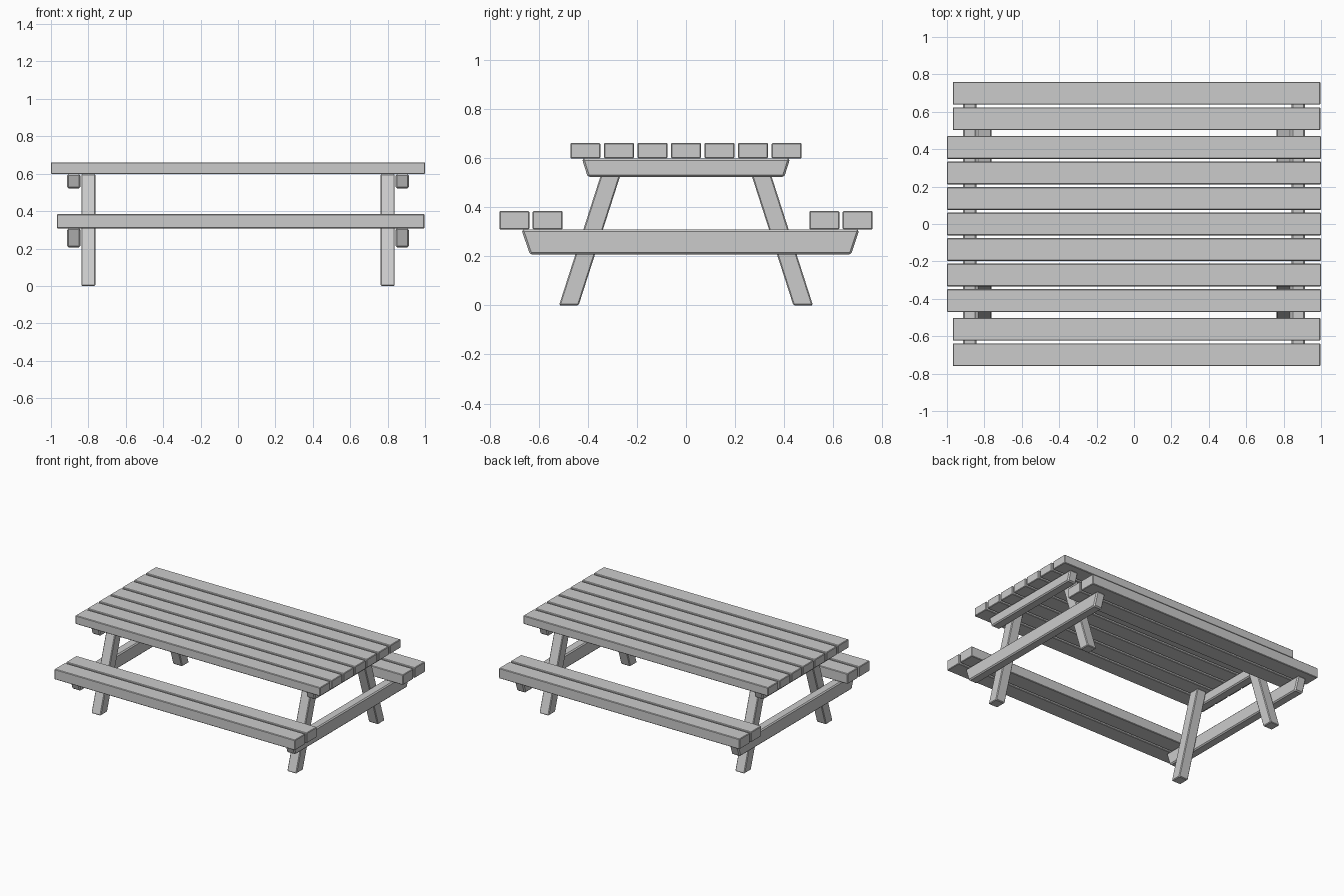
import bpy
import bmesh

if "Cube" in bpy.data.objects:
    bpy.data.objects.remove(bpy.data.objects["Cube"])

wood = bpy.data.materials.new("grey_wood")
wood.diffuse_color = (0.6, 0.6, 0.6, 1)
wood.use_nodes = True
wood.node_tree.nodes["Principled BSDF"].inputs["Base Color"].default_value = wood.diffuse_color


def prism(name, profile, x0, x1, bevel):
    """Extrude a (y, z) outline from x0 to x1 and soften its edges."""
    bm = bmesh.new()
    face = bm.faces.new([bm.verts.new((x0, y, z)) for y, z in profile])
    ext = bmesh.ops.extrude_face_region(bm, geom=[face])
    verts = [v for v in ext["geom"] if isinstance(v, bmesh.types.BMVert)]
    bmesh.ops.translate(bm, verts=verts, vec=(x1 - x0, 0, 0))
    bmesh.ops.recalc_face_normals(bm, faces=bm.faces)
    mesh = bpy.data.meshes.new(name)
    bm.to_mesh(mesh)
    bm.free()
    mesh.materials.append(wood)
    obj = bpy.data.objects.new(name, mesh)
    bpy.context.collection.objects.link(obj)
    mod = obj.modifiers.new("soft_edges", 'BEVEL')
    mod.width = bevel
    mod.segments = 1
    return obj


def plank(name, y, z0, z1, x0, x1):
    w = 0.061
    prism(name, [(y - w, z0), (y + w, z0), (y + w, z1), (y - w, z1)], x0, x1, 0.004)


# Table top: seven planks
for i in range(7):
    plank("table_plank", (i - 3) * 0.1365, 0.598, 0.661, -1, 1)

# Benches: two planks on each side
for side in (-1, 1):
    for y in (0.563, 0.699):
        plank("bench_plank", side * y, 0.308, 0.384, -0.969, 0.997)

for end in (-1, 1):
    # Crossbeams with slanted ends, fixed outside the legs
    xa, xb = sorted((end * 0.843, end * 0.913))
    prism("bench_beam", [(-0.635, 0.206), (0.672, 0.206), (0.706, 0.308), (-0.67, 0.308)],
          xa, xb, 0.008)
    prism("table_beam", [(-0.4, 0.522), (0.4, 0.522), (0.424, 0.598), (-0.424, 0.598)],
          xa, xb, 0.008)
    # Splayed legs
    xa, xb = sorted((end * 0.762, end * 0.838))
    for side in (-1, 1):
        prism("leg", [(side * 0.437, 0), (side * 0.517, 0),
                      (side * 0.325, 0.598), (side * 0.245, 0.598)], xa, xb, 0.005)
